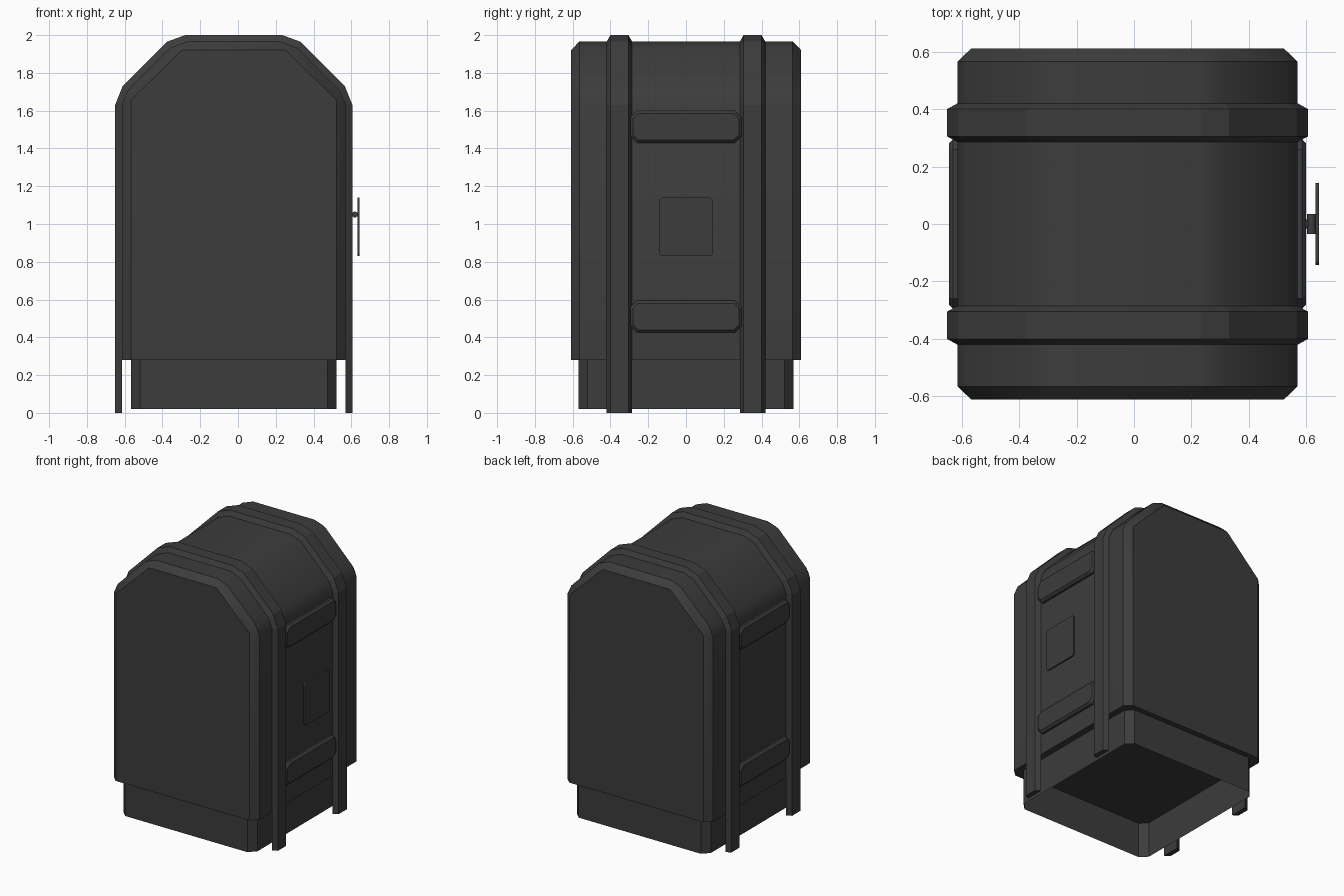
import bpy, bmesh
from mathutils import Matrix, Vector

if "Cube" in bpy.data.objects:
    bpy.data.objects.remove(bpy.data.objects["Cube"])

CX = -0.0225  # centre of the shell; the handle sticks out on +x

dark = bpy.data.materials.new("dark_metal")
dark.diffuse_color = (0.045, 0.045, 0.045, 1)
dark.use_nodes = True
dark.node_tree.nodes["Principled BSDF"].inputs["Base Color"].default_value = dark.diffuse_color


def finish(name, bm, angle=None):
    bmesh.ops.remove_doubles(bm, verts=bm.verts, dist=1e-5)
    bmesh.ops.recalc_face_normals(bm, faces=bm.faces)
    me = bpy.data.meshes.new(name)
    bm.to_mesh(me)
    bm.free()
    me.materials.append(dark)
    ob = bpy.data.objects.new(name, me)
    bpy.context.collection.objects.link(ob)
    if angle:
        bpy.ops.object.select_all(action='DESELECT')
        ob.select_set(True)
        bpy.context.view_layer.objects.active = ob
        bpy.ops.object.shade_smooth_by_angle(angle=angle)
    return ob


def mirrored(half):
    # right half, bottom to top -> full arch outline from right foot to left foot
    return half + [(-x, z) for x, z in reversed(half)]


def make_ring(bm, outline, y):
    return [bm.verts.new((CX + x, y, z)) for x, z in outline]


def bridge(bm, a, b, closed):
    n = len(a)
    for i in range(n if closed else n - 1):
        j = (i + 1) % n
        bm.faces.new((a[i], a[j], b[j], b[i]))


def arch(base, w, rest):
    return mirrored([(w, base)] + rest)


INNER = [(0.592, 1.637), (0.560, 1.708), (0.336, 1.933), (0.250, 1.965)]
OUTER = [(0.628, 1.63), (0.588, 1.73), (0.353, 1.965), (0.257, 2.0)]
FACE = [(0.545, 1.655), (0.545, 1.655), (0.275, 1.92), (0.275, 1.92)]

# body: arched shell with chamfered front and back
bm = bmesh.new()
small, big = arch(0.28, 0.545, FACE), arch(0.28, 0.592, INNER)
rings = [make_ring(bm, o, y) for o, y in
         ((small, -0.61), (big, -0.565), (big, 0.565), (small, 0.61))]
for a, b in zip(rings, rings[1:]):
    bridge(bm, a, b, True)
bmesh.ops.remove_doubles(bm, verts=bm.verts, dist=1e-5)
for y in (-0.61, 0.61):
    edges = [e for e in bm.edges if all(abs(v.co.y - y) < 1e-4 for v in e.verts)]
    bmesh.ops.contextual_create(bm, geom=edges)
finish("body", bm, 0.5)

# bands: arched straps running down into the feet
for label, s in (("front", -1), ("back", 1)):
    bm = bmesh.new()
    lo, hi = arch(0, 0.592, INNER), arch(0, 0.628, OUTER)
    rings = [make_ring(bm, o, s * y) for o, y in
             ((lo, 0.285), (hi, 0.305), (hi, 0.40), (lo, 0.42))]
    for i in range(4):
        bridge(bm, rings[i], rings[(i + 1) % 4], False)
    for end in (0, -1):
        bm.faces.new([r[end] for r in rings])
    finish(label + "_band", bm)

# plinth: open skirt with cut corners
bm = bmesh.new()
hx, hy, c = 0.545, 0.57, 0.048
plan = [(hx, hy - c), (hx - c, hy), (c - hx, hy), (-hx, hy - c),
        (-hx, c - hy), (c - hx, -hy), (hx - c, -hy), (hx, c - hy)]
bottom, top = ([bm.verts.new((CX + x, y, z)) for x, y in plan] for z in (0.02, 0.28))
bridge(bm, bottom, top, True)
finish("plinth", bm)


def plate(name, side, x0, x1, hw, z0, z1, corner, segs, edge):
    # side panel: rounded or cut corners, chamfered outer rim
    bm = bmesh.new()
    size = Vector((x1 - x0, 2 * hw, z1 - z0))
    mid = Vector((CX + side * (x0 + x1) / 2, 0, (z0 + z1) / 2))
    bmesh.ops.create_cube(bm, size=1, matrix=Matrix.Translation(mid) @ Matrix.Diagonal((*size, 1)))
    across = [e for e in bm.edges if abs(e.verts[0].co.x - e.verts[1].co.x) > 1e-4]
    bmesh.ops.bevel(bm, geom=across, offset=corner, segments=segs,
                    profile=0.5, affect='EDGES')
    if edge:
        xo = CX + side * x1
        rim = [e for e in bm.edges if all(abs(v.co.x - xo) < 1e-4 for v in e.verts)]
        bmesh.ops.bevel(bm, geom=rim, offset=edge, segments=1, affect='EDGES')
    return finish(name, bm)


# crossbars between the bands on both sides
for label, side in (("right", 1), ("left", -1)):
    for level, z in (("lower", 0.425), ("upper", 1.43)):
        plate(f"{label}_{level}_crossbar", side, 0.585, 0.622, 0.295, z, z + 0.17, 0.035, 1, 0.015)

# flap plate hanging off the right side
plate("flap_plate", 1, 0.654, 0.667, 0.142, 0.83, 1.14, 0.02, 3, 0)

# hinge: bracket and pin carrying the plate
plate("hinge_bracket", 1, 0.59, 0.656, 0.016, 1.04, 1.06, 0.003, 1, 0)
bm = bmesh.new()
bmesh.ops.create_cone(bm, cap_ends=True, segments=12, radius1=0.016, radius2=0.016, depth=0.068,
                      matrix=Matrix.Translation((0.618, 0, 1.05)) @ Matrix.Rotation(1.5708, 4, 'X'))
finish("hinge_pin", bm, 0.6)
